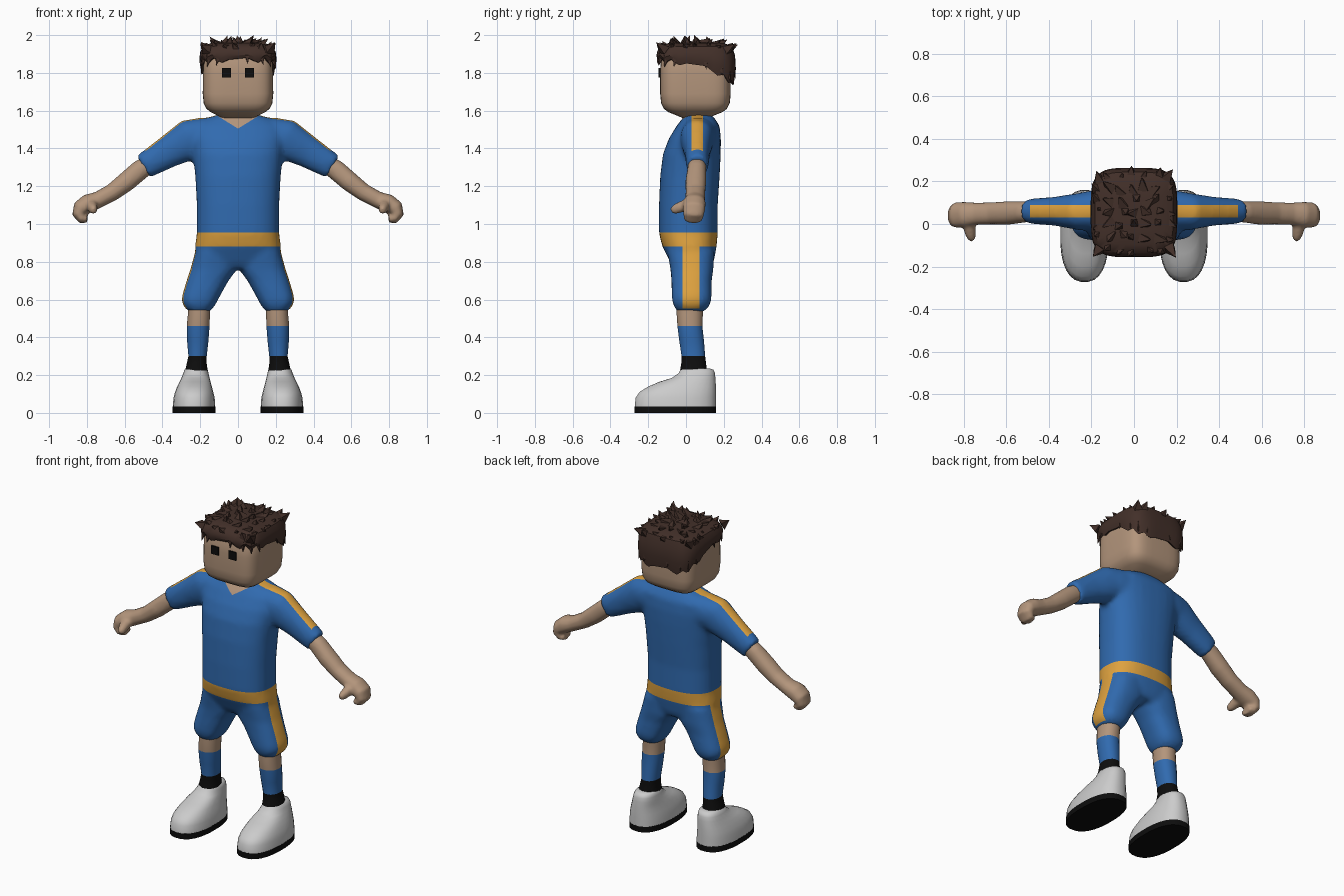
import bpy, bmesh, math, random
from mathutils import Vector

if "Cube" in bpy.data.objects:
    bpy.data.objects.remove(bpy.data.objects["Cube"])

random.seed(4)


def mat(name, rgb):
    m = bpy.data.materials.new(name)
    m.diffuse_color = (*rgb, 1)
    m.use_nodes = True
    m.node_tree.nodes["Principled BSDF"].inputs["Base Color"].default_value = m.diffuse_color
    return m


BLUE = mat("blue cloth", (0.030, 0.145, 0.43))
GOLD = mat("gold trim", (0.73, 0.36, 0.05))
SKIN = mat("skin", (0.45, 0.30, 0.20))
HAIR = mat("dark brown hair", (0.055, 0.029, 0.022))
WHITE = mat("light grey shoe", (0.60, 0.60, 0.60))
BLACK = mat("black", (0.004, 0.004, 0.004))


def unit(n, e):
    """Points of a rounded square (superellipse) of radius 1."""
    out = []
    for i in range(n):
        a = 2 * math.pi * (i + 0.5) / n
        c, s = math.cos(a), math.sin(a)
        out.append((math.copysign(abs(c) ** (2 / e), c), math.copysign(abs(s) ** (2 / e), s)))
    return out


def level(z, x0, x1, y0, y1, n=32, e=2.5):
    """Horizontal ring given by its bounds."""
    return [Vector(((x0 + x1) / 2 + u * (x1 - x0) / 2, (y0 + y1) / 2 + v * (y1 - y0) / 2, z))
            for u, v in unit(n, e)]


def skin_rings(bm, rings, s=1):
    """Join rings into a closed tube; s = -1 mirrors it in x."""
    vs = [[bm.verts.new((p.x * s, p.y, p.z)) for p in r] for r in rings]
    n = len(vs[0])
    for a, b in zip(vs, vs[1:]):
        for i in range(n):
            j = (i + 1) % n
            bm.faces.new((a[i], a[j], b[j], b[i]))
    bm.faces.new(vs[0][::-1])
    bm.faces.new(vs[-1])


def tube(bm, path, s=1, n=20):
    """Tube along points (x, y, z, thickness radius, y radius)."""
    pts = [Vector(p[:3]) for p in path]
    whole = (pts[-1] - pts[0]).normalized()
    ref = Vector((0, 1, 0)) if abs(whole.y) < 0.7 else Vector((1, 0, 0))
    rings = []
    for i, p in enumerate(path):
        t = (pts[min(i + 1, len(pts) - 1)] - pts[max(i - 1, 0)]).normalized()
        v = t.cross(ref).normalized()
        u = v.cross(t)
        rings.append([pts[i] + u * a * p[4] + v * b * p[3] for a, b in unit(n, 2.2)])
    skin_rings(bm, rings, s)


def finish(name, bm, mats, angle=40):
    bmesh.ops.recalc_face_normals(bm, faces=bm.faces[:])
    me = bpy.data.meshes.new(name)
    bm.to_mesh(me)
    bm.free()
    for m in mats:
        me.materials.append(m)
    me.shade_smooth()
    me.set_sharp_from_angle(angle=math.radians(angle))
    ob = bpy.data.objects.new(name, me)
    bpy.context.collection.objects.link(ob)
    return ob


def fuse(ob, voxel, rounds):
    """Melt overlapping parts into one smooth surface."""
    r = ob.modifiers.new("fuse", 'REMESH')
    r.mode, r.voxel_size, r.use_smooth_shade = 'VOXEL', voxel, True
    sm = ob.modifiers.new("soften", 'SMOOTH')
    sm.factor, sm.iterations = 0.5, rounds
    dg = bpy.context.evaluated_depsgraph_get()
    dg.update()
    me = bpy.data.meshes.new_from_object(ob.evaluated_get(dg))
    ob.modifiers.clear()
    ob.data = me
    me.shade_smooth()


def paint(ob, cuts, rule):
    """Cut the mesh along planes, then colour faces by a rule."""
    bm = bmesh.new()
    bm.from_mesh(ob.data)
    for co, no in cuts:
        bmesh.ops.bisect_plane(bm, geom=bm.verts[:] + bm.edges[:] + bm.faces[:],
                               dist=1e-5, plane_co=co, plane_no=no)
    bm.normal_update()
    for f in bm.faces:
        f.material_index = rule(f.calc_center_median(), f.normal)
    bm.to_mesh(ob.data)
    bm.free()


# shirt and shorts, fused into one surface
bm = bmesh.new()
torso = [(0.765, 0.17, -0.06, 0.13), (0.80, 0.225, -0.085, 0.147), (0.88, 0.228, -0.125, 0.162),
         (0.95, 0.218, -0.143, 0.168), (1.1, 0.218, -0.143, 0.168), (1.25, 0.226, -0.137, 0.178),
         (1.37, 0.238, -0.122, 0.184), (1.45, 0.25, -0.092, 0.185), (1.52, 0.245, -0.05, 0.178),
         (1.555, 0.19, -0.022, 0.155), (1.58, 0.10, -0.005, 0.135)]
skin_rings(bm, [level(z, -x, x, a, b) for z, x, a, b in torso])
shorts = [(0.86, 0.0, 0.225, -0.10, 0.15), (0.76, 0.005, 0.252, -0.082, 0.145),
          (0.70, 0.05, 0.272, -0.077, 0.136), (0.62, 0.095, 0.296, -0.075, 0.135),
          (0.59, 0.11, 0.298, -0.073, 0.133), (0.56, 0.128, 0.285, -0.062, 0.12),
          (0.537, 0.15, 0.26, -0.045, 0.095)]
sleeve = [(0.08, 0.075, 1.47, 0.09, 0.09), (0.18, 0.065, 1.465, 0.10, 0.095),
          (0.255, 0.058, 1.448, 0.108, 0.088), (0.37, 0.06, 1.382, 0.086, 0.068),
          (0.47, 0.06, 1.322, 0.072, 0.06), (0.502, 0.06, 1.303, 0.068, 0.056)]
for s in (1, -1):
    skin_rings(bm, [level(*r) for r in shorts], s)
    tube(bm, sleeve, s)
outfit = finish("shirt_and_shorts", bm, (BLUE, GOLD, SKIN))
fuse(outfit, 0.015, 4)


def outfit_colour(c, n):
    x = abs(c.x)
    if 0.88 < c.z < 0.955:
        return 1                                            # waistband
    if c.z < 0.88 and c.z > 0.552 and -0.018 < c.y < 0.072 and x > 0.2 and n.x * c.x > 0:
        return 1                                            # leg stripe
    if c.z > 1.3 and 0.03 < c.y < 0.09 and 0.1 < x < 0.49 and n.z > 0:
        return 1                                            # shoulder stripe
    if c.z > 1.505 + 0.62 * x and c.y < 0.06:
        return 2                                            # open neckline
    return 0


planes = [((0, 0, z), (0, 0, 1)) for z in (0.552, 0.88, 0.955)]
planes += [((0, y, 0), (0, 1, 0)) for y in (-0.018, 0.072, 0.03, 0.09)]
planes += [((x, 0, 0), (1, 0, 0)) for x in (-0.49, -0.1, 0.1, 0.49)]
planes += [((0, 0, 1.505), (k, 0, 1)) for k in (-0.62, 0.62)]
paint(outfit, planes, outfit_colour)

# bare arms with curled hand and thumb
arm = [(0.44, 0.06, 1.34, 0.045, 0.045), (0.52, 0.057, 1.285, 0.053, 0.05),
       (0.59, 0.052, 1.225, 0.052, 0.055), (0.665, 0.05, 1.168, 0.046, 0.052),
       (0.74, 0.048, 1.128, 0.044, 0.052), (0.795, 0.044, 1.108, 0.05, 0.06),
       (0.832, 0.042, 1.083, 0.045, 0.06), (0.842, 0.04, 1.052, 0.036, 0.055),
       (0.825, 0.038, 1.028, 0.027, 0.05), (0.798, 0.036, 1.025, 0.018, 0.042)]
thumb = [(0.785, 0.05, 1.115, 0.035, 0.035), (0.775, 0.0, 1.10, 0.032, 0.032),
         (0.77, -0.04, 1.085, 0.028, 0.027), (0.765, -0.065, 1.075, 0.024, 0.02),
         (0.764, -0.079, 1.07, 0.012, 0.011)]
# lower leg: skin, sock, black cuff; shoe and sole
leg = [(0.225, 0.16, 0.28, -0.032, 0.112), (0.26, 0.165, 0.272, -0.026, 0.107),
       (0.30, 0.165, 0.263, -0.024, 0.102), (0.38, 0.156, 0.27, -0.036, 0.096),
       (0.46, 0.15, 0.272, -0.046, 0.087), (0.52, 0.148, 0.266, -0.05, 0.09),
       (0.58, 0.146, 0.266, -0.05, 0.092)]
shoe = [(0.034, 0.12, 0.346, -0.272, 0.16), (0.08, 0.123, 0.342, -0.268, 0.16),
        (0.11, 0.13, 0.334, -0.248, 0.16), (0.14, 0.138, 0.322, -0.20, 0.159),
        (0.165, 0.145, 0.31, -0.14, 0.158), (0.185, 0.15, 0.30, -0.075, 0.156),
        (0.21, 0.156, 0.29, -0.04, 0.154), (0.228, 0.16, 0.283, -0.03, 0.146),
        (0.236, 0.17, 0.272, -0.022, 0.125)]
for s, side in ((1, "left"), (-1, "right")):
    bm = bmesh.new()
    tube(bm, arm, s)
    tube(bm, thumb, s, 12)
    fuse(finish("arm_" + side, bm, (SKIN,)), 0.009, 3)
    bm = bmesh.new()
    skin_rings(bm, [level(*r, n=20, e=2.2) for r in leg], s)
    ob = finish("lower_leg_" + side, bm, (BLUE, BLACK, SKIN))
    paint(ob, [], lambda c, n: 1 if c.z < 0.3 else 0 if c.z < 0.46 else 2)
    bm = bmesh.new()
    skin_rings(bm, [level(*r, n=28, e=2.4) for r in shoe], s)
    finish("shoe_" + side, bm, (WHITE,), 60)
    bm = bmesh.new()
    skin_rings(bm, [level(z, 0.119, 0.347, -0.273, 0.161, 28, 2.4) for z in (0, 0.035)], s)
    finish("sole_" + side, bm, (BLACK,))
    # square eye plate
    bm = bmesh.new()
    bmesh.ops.create_cube(bm, size=1)
    for v in bm.verts:
        v.co = Vector((s * 0.061 + v.co.x * 0.05, -0.14 + v.co.y * 0.0095, 1.80 + v.co.z * 0.05))
    finish("eye_" + side, bm, (BLACK,))

# neck and boxy rounded head
bm = bmesh.new()
skin_rings(bm, [level(z, -0.085, 0.085, 0.0, 0.13, 24) for z in (1.5, 1.61)])
finish("neck", bm, (SKIN,))
bm = bmesh.new()
head = [(1.562, 0.085, 0.07), (1.577, 0.115, 0.105), (1.592, 0.145, 0.143), (1.61, 0.167, 0.167),
        (1.64, 0.182, 0.182), (1.69, 0.187, 0.187), (1.80, 0.186, 0.187), (1.88, 0.182, 0.183),
        (1.92, 0.16, 0.16)]
skin_rings(bm, [level(z, -x, x, 0.05 - y, 0.05 + y, 40, 4.5) for z, x, y in head])
finish("head", bm, (SKIN,), 60)

# hair cap with a ragged hairline dropping toward the back
bm = bmesh.new()


def hair_ring(scale, up, top):
    pts = level(0, -0.194 * scale, 0.194 * scale, 0.054 - 0.2 * scale, 0.054 + 0.2 * scale, 48, 4)
    for i, p in enumerate(pts):
        t = min(max((p.y + 0.14) / 0.38, 0), 1)
        line = 1.868 - 0.05 * t - 0.07 * t ** 4 + (0.012, -0.004, -0.013, 0.002)[i % 4]
        p.z = line * (1 - up) + top * up
    return pts


skin_rings(bm, [hair_ring(*r) for r in ((0.9, 0.05, 1.9), (1.0, 0, 1.9), (1.05, 0.4, 1.92),
                                        (1.03, 0.8, 1.925), (0.95, 1, 1.94), (0.75, 1, 1.957),
                                        (0.35, 1, 1.963))])


def tuft(base, direction, length, width):
    """Four-sided leaning lock of hair."""
    d = direction.normalized()
    u = d.orthogonal().normalized()
    v = d.cross(u)
    tip = base + d * length
    tip.z = min(tip.z, 2.0)
    ring = [bm.verts.new(base - d * 0.015 + (u * a + v * b) * width)
            for a, b in ((1, 0), (0, 1), (-1, 0), (0, -1))]
    apex = bm.verts.new(tip)
    for i in range(4):
        bm.faces.new((ring[i], ring[(i + 1) % 4], apex))
    bm.faces.new(ring[::-1])


# locks over the crown, leaning outward and sideways
for i in range(7):
    for j in range(7):
        x, y = (i - 3) / 3, (j - 3) / 3
        z = 1.958 - 0.028 * max(abs(x), abs(y)) ** 3
        p = Vector((x * 0.165 + random.uniform(-.015, .015), 0.054 + y * 0.17 + random.uniform(-.015, .015), z))
        lean = Vector((x * 0.9 + random.uniform(-.6, .6), y * 0.9 + random.uniform(-.6, .6), 0.8))
        tuft(p, lean, random.uniform(0.035, 0.055), 0.034)
# small locks around the sides, hanging down
for p in hair_ring(1.03, 0.35, 1.92)[::3]:
    out = Vector((p.x, p.y - 0.054, 0)).normalized()
    tuft(p - out * 0.012, out * 0.3 + Vector((0, 0, -1)), 0.05, 0.022)
finish("hair", bm, (HAIR,), 35)
